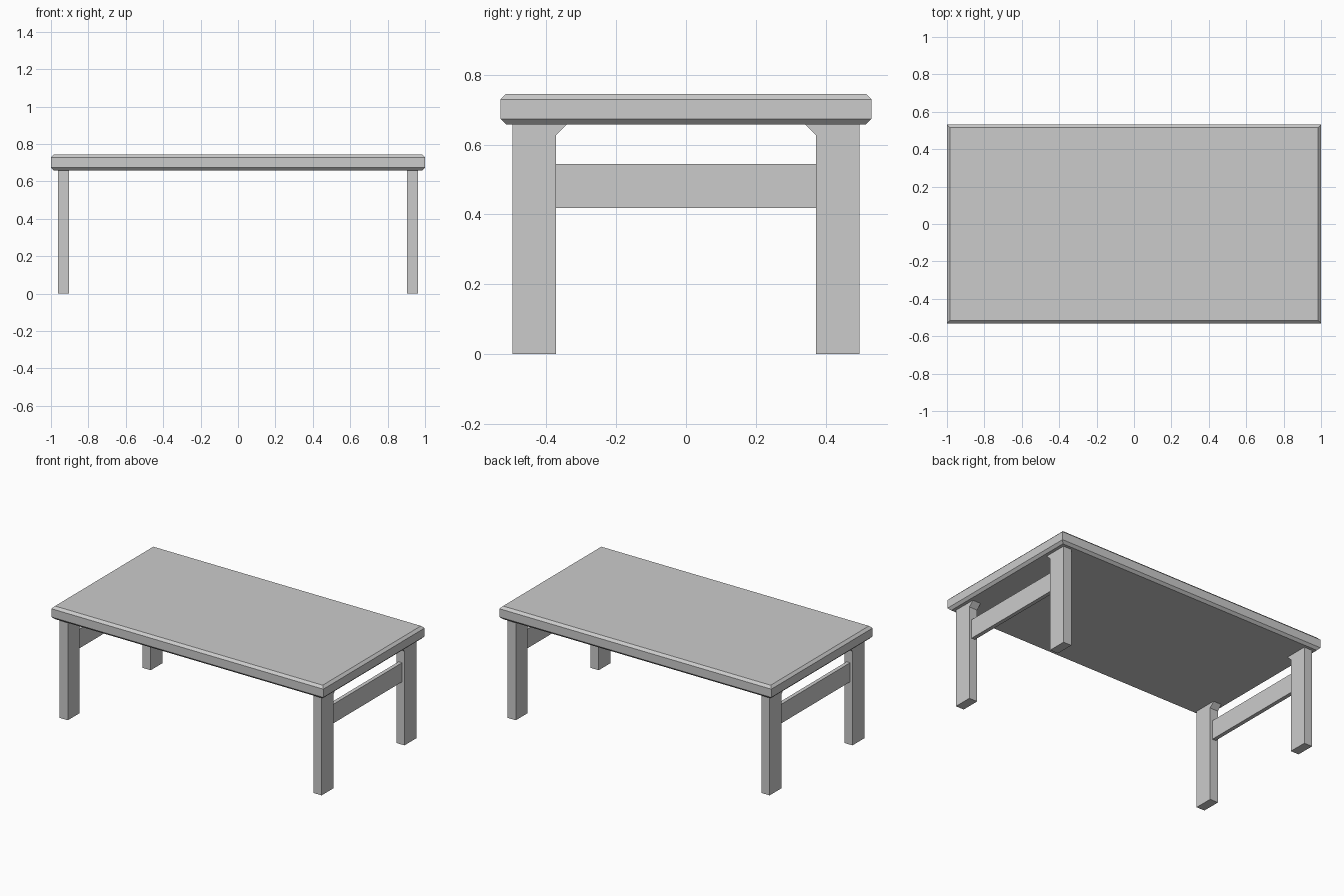
import bpy
import bmesh

if "Cube" in bpy.data.objects:
    bpy.data.objects.remove(bpy.data.objects["Cube"])


def make_object(name, bm):
    bmesh.ops.recalc_face_normals(bm, faces=bm.faces)
    mesh = bpy.data.meshes.new(name)
    bm.to_mesh(mesh)
    bm.free()
    obj = bpy.data.objects.new(name, mesh)
    bpy.context.collection.objects.link(obj)
    return obj


def box(name, lo, hi):
    bm = bmesh.new()
    bmesh.ops.create_cube(bm, size=1)
    for v in bm.verts:
        v.co = [(a + b) / 2 + c * (b - a) for a, b, c in zip(lo, hi, v.co)]
    return make_object(name, bm)


def extruded_yz(name, profile, x0, x1):
    bm = bmesh.new()
    face = bm.faces.new([bm.verts.new((x0, y, z)) for y, z in profile])
    ext = bmesh.ops.extrude_face_region(bm, geom=[face])
    verts = [g for g in ext["geom"] if isinstance(g, bmesh.types.BMVert)]
    bmesh.ops.translate(bm, verts=verts, vec=(x1 - x0, 0, 0))
    return make_object(name, bm)


# Tabletop with chamfered edges on top and bottom
top = box("tabletop", (-1, -0.532, 0.658), (1, 0.532, 0.745))
bevel = top.modifiers.new("chamfer", 'BEVEL')
bevel.width = 0.016
bevel.segments = 1
bm = bmesh.new()
bm.from_mesh(top.data)
layer = bm.edges.layers.float.new("bevel_weight_edge")
for e in bm.edges:
    if abs(e.verts[0].co.z - e.verts[1].co.z) < 1e-4:
        e[layer] = 1.0
bm.to_mesh(top.data)
bm.free()
bevel.limit_method = 'WEIGHT'

# Legs with a small bracket flare at the inner top corner
leg_profile = [(0.497, 0), (0.497, 0.658), (0.341, 0.658),
               (0.373, 0.626), (0.373, 0)]
for sx, side in ((-1, "left"), (1, "right")):
    for sy, end in ((-1, "front"), (1, "back")):
        extruded_yz(f"{end}_{side}_leg", [(sy * y, z) for y, z in leg_profile],
                    sx * 0.903, sx * 0.963)
    # Thin rail joining each pair of legs
    x = sx * 0.933
    box(f"{side}_rail", (x - 0.013, -0.373, 0.418), (x + 0.013, 0.373, 0.545))
